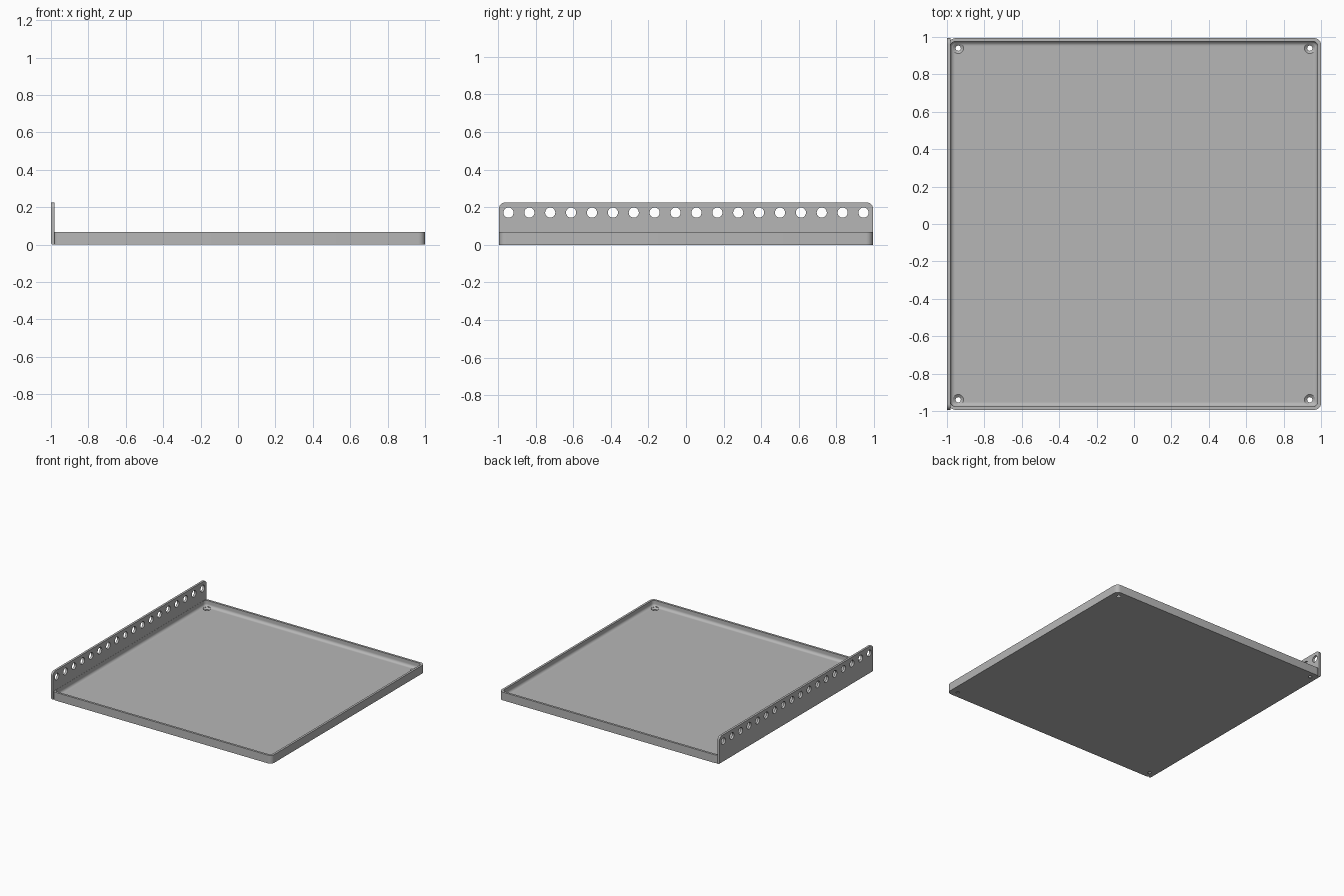
import bpy, bmesh
from math import sin, cos, pi
from mathutils import Matrix, Vector

cube = bpy.data.objects.get("Cube")
if cube:
    bpy.data.objects.remove(cube, do_unlink=True)

metal = bpy.data.materials.new("grey_metal")
metal.use_nodes = True
grey = (0.47, 0.47, 0.47, 1)
metal.diffuse_color = grey
metal.node_tree.nodes["Principled BSDF"].inputs["Base Color"].default_value = grey

HALF_Y = 0.994      # half depth
WALL = 0.018        # sheet thickness
RIM = 0.067         # height of the low walls
TOP = 0.225         # height of the tall flange
FILLET = 0.022      # inner bend radius


def make_object(name, bm):
    bmesh.ops.recalc_face_normals(bm, faces=bm.faces)
    mesh = bpy.data.meshes.new(name)
    bm.to_mesh(mesh)
    bm.free()
    mesh.materials.append(metal)
    obj = bpy.data.objects.new(name, mesh)
    bpy.context.collection.objects.link(obj)
    return obj


def rounded_rect(x0, x1, hy, r, z, steps=6):
    """Outline of a rectangle with rounded corners."""
    points = []
    corners = [(x1 - r, hy - r), (x0 + r, hy - r), (x0 + r, r - hy), (x1 - r, r - hy)]
    for quarter, (cx, cy) in enumerate(corners):
        for i in range(steps + 1):
            a = (quarter + i / steps) * pi / 2
            points.append(Vector((cx + r * cos(a), cy + r * sin(a), z)))
    return points


def loft(bm, outlines):
    """Skin a stack of outlines and cap both ends."""
    rings = [[bm.verts.new(p) for p in line] for line in outlines]
    n = len(rings[0])
    for a, b in zip(rings, rings[1:]):
        for i in range(n):
            j = (i + 1) % n
            bm.faces.new((a[i], a[j], b[j], b[i]))
    bm.faces.new(rings[0])
    bm.faces.new(rings[-1])


def lathe_cutter(bm, place, profile, sides=24):
    """Round cutter from (radius, height) pairs, moved by a matrix."""
    loft(bm, [[place @ Vector((r * cos(2 * pi * i / sides), r * sin(2 * pi * i / sides), h))
               for i in range(sides)] for r, h in profile])


def cut_and_finish(obj, cutter):
    cutter.hide_render = True
    mod = obj.modifiers.new("holes", "BOOLEAN")
    mod.operation, mod.solver, mod.object = "DIFFERENCE", "EXACT", cutter
    bpy.ops.object.select_all(action="DESELECT")
    bpy.context.view_layer.objects.active = obj
    obj.select_set(True)
    bpy.ops.object.modifier_apply(modifier=mod.name)
    bpy.data.objects.remove(cutter, do_unlink=True)
    bpy.ops.object.shade_smooth_by_angle()


# Shallow tray with rounded corners and a filleted inside
inner_x0, inner_x1, inner_y = -1 + WALL + 0.001, 1 - WALL, HALF_Y - WALL
outlines = [rounded_rect(-0.99, 1, HALF_Y, 0.036, z) for z in (0, RIM)]
outlines.append(rounded_rect(inner_x0, inner_x1, inner_y, 0.026, RIM))
for k in range(7):
    a = k / 6 * pi / 2
    d = FILLET * (1 - cos(a))
    outlines.append(rounded_rect(inner_x0 + d, inner_x1 - d, inner_y - d, 0.026 - d,
                                 WALL + FILLET * (1 - sin(a))))
bm = bmesh.new()
loft(bm, outlines)
tray = make_object("tray", bm)

# Countersunk screw holes in the four corners
bm = bmesh.new()
for sx in (-1, 1):
    for sy in (-1, 1):
        lathe_cutter(bm, Matrix.Translation((sx * 0.94, sy * 0.94, 0)),
                     [(0.014, -0.02), (0.014, 0.006), (0.029, WALL), (0.029, 0.05)])
cut_and_finish(tray, make_object("screw_hole_cutter", bm))

# Tall side flange with rounded upper corners and a bent lower edge
r = 0.032
outline = [(-HALF_Y, 0), (HALF_Y, 0)]
for start, cy in ((0, HALF_Y - r), (pi / 2, r - HALF_Y)):
    for i in range(9):
        a = start + i / 8 * pi / 2
        outline.append((cy + r * cos(a), TOP - r + r * sin(a)))
bm = bmesh.new()
loft(bm, [[Vector((x, y, z)) for y, z in outline] for x in (-1, -1 + WALL)])
bend = [e for e in bm.edges if all(v.co.z < 0.001 and v.co.x < -0.999 for v in e.verts)]
bmesh.ops.bevel(bm, geom=bend, offset=0.012, segments=4, profile=0.5, affect="EDGES")
flange = make_object("side_flange", bm)

# Row of round holes along the flange
bm = bmesh.new()
COUNT = 18
for i in range(COUNT):
    y = -0.944 + 1.888 * i / (COUNT - 1)
    place = Matrix.Translation((-1, y, 0.171)) @ Matrix.Rotation(pi / 2, 4, "Y")
    lathe_cutter(bm, place, [(0.027, -0.05), (0.027, 0.05)])
cut_and_finish(flange, make_object("flange_hole_cutter", bm))
